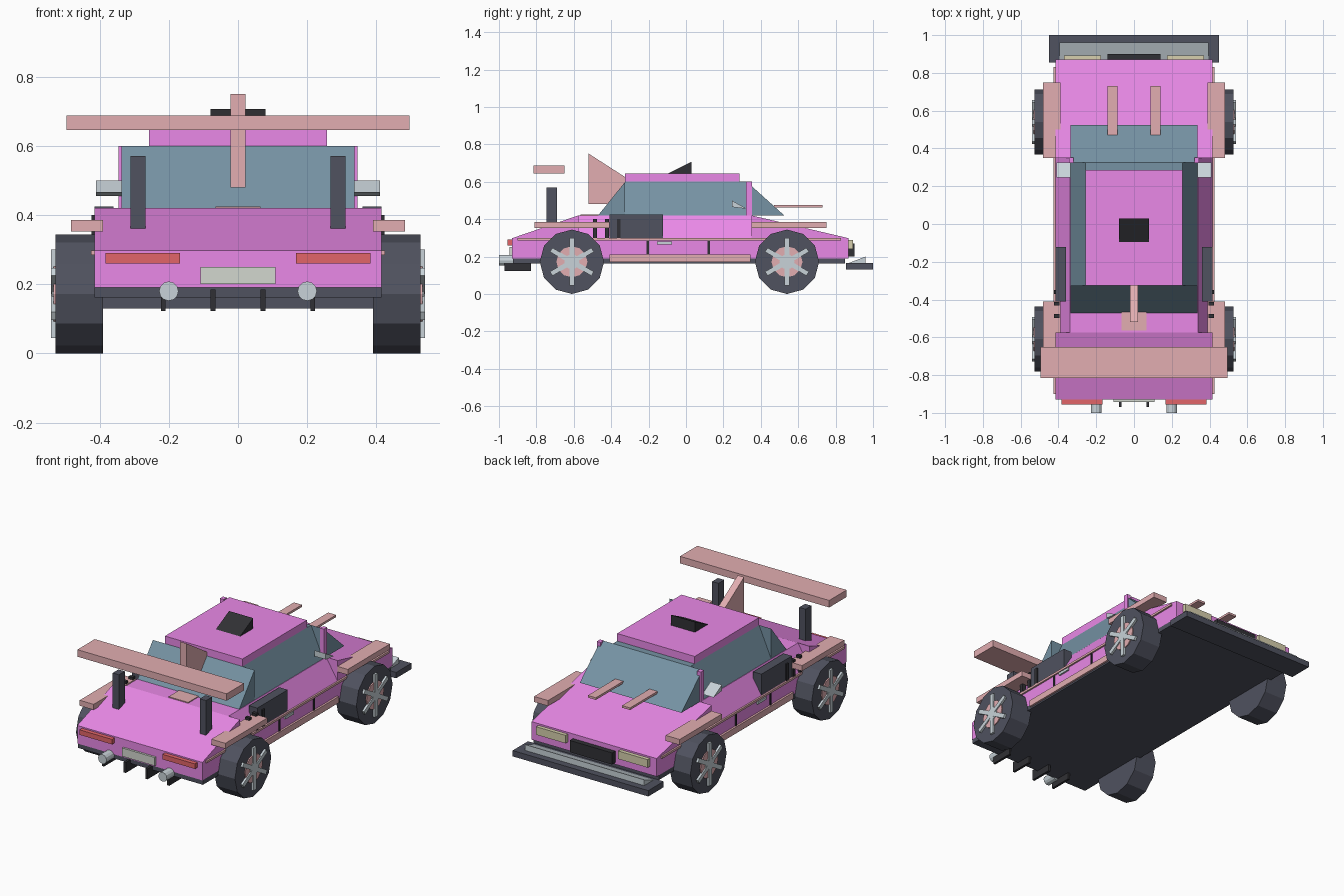
import bpy, bmesh, math

if "Cube" in bpy.data.objects:
    bpy.data.objects.remove(bpy.data.objects["Cube"])

COLORS = {
    "pink": (0.82, 0.25, 0.80), "rose": (0.76, 0.42, 0.44), "dark": (0.08, 0.085, 0.115),
    "black": (0.03, 0.03, 0.035), "silver": (0.58, 0.65, 0.69), "glass": (0.18, 0.29, 0.37),
    "red": (0.76, 0.13, 0.14), "cream": (0.68, 0.63, 0.42), "plate": (0.65, 0.68, 0.62),
}
MATS = {}
for key, rgb in COLORS.items():
    MATS[key] = bpy.data.materials.new(key)
    MATS[key].diffuse_color = (*rgb, 1)


def prism(name, color, profile, lo, hi, axis="x", mirror=False):
    """Extrude a profile along x (profile is y,z) or along y (profile is x,z)."""
    bm = bmesh.new()
    rings = []
    for t in (lo, hi):
        rings.append([bm.verts.new((t, a, b) if axis == "x" else (a, t, b)) for a, b in profile])
    n = len(profile)
    bm.faces.new(rings[0])
    bm.faces.new(rings[1][::-1])
    for i in range(n):
        j = (i + 1) % n
        bm.faces.new((rings[0][i], rings[1][i], rings[1][j], rings[0][j]))
    bmesh.ops.recalc_face_normals(bm, faces=bm.faces)
    me = bpy.data.meshes.new(name)
    bm.to_mesh(me)
    bm.free()
    me.materials.append(MATS[color])
    ob = bpy.data.objects.new(name, me)
    bpy.context.collection.objects.link(ob)
    if mirror:
        ob.modifiers.new("mirror", "MIRROR").use_mirror_merge = False
    return ob


def box(name, color, x, y, z, mirror=False):
    return prism(name, color, [(y[0], z[0]), (y[1], z[0]), (y[1], z[1]), (y[0], z[1])],
                 x[0], x[1], mirror=mirror)


def disc(cy, cz, r, n):
    """Polygon with one corner pointing straight down."""
    return [(cy + r * math.sin(2 * math.pi * i / n), cz - r * math.cos(2 * math.pi * i / n))
            for i in range(n)]


# Main body
box("lower_body", "pink", (-.415, .415), (-.93, .87), (.19, .298))
box("upper_body", "pink", (-.34, .34), (-.575, .35), (.298, .42))
prism("shoulder", "pink", [(.34, .298), (.415, .298), (.34, .42)], -.575, .35, "y", True)
prism("hood", "pink", [(.35, .298), (.87, .298), (.35, .42)], -.415, .415)
prism("tail_slope", "pink", [(-.93, .298), (-.575, .298), (-.575, .42)], -.415, .415)
box("floor_pan", "dark", (-.415, .415), (-.925, .85), (.162, .19))

# Cabin
box("cabin_glass", "glass", (-.257, .257), (-.325, .325), (.42, .60))
prism("side_window", "glass", [(.257, .42), (.337, .42), (.257, .60)], -.325, .325, "y", True)
prism("windscreen", "glass", [(.325, .42), (.525, .42), (.325, .60)], -.337, .337)
prism("rear_window", "glass", [(-.47, .42), (-.325, .42), (-.325, .60)], -.337, .337)
box("roof", "pink", (-.257, .257), (-.325, .285), (.60, .645))
box("pillar", "pink", (.32, .345), (.322, .352), (.42, .60), True)
prism("roof_scoop", "black", [(-.095, .645), (.03, .645), (.03, .707)], -.08, .08)
prism("mirror", "silver", [(.245, .50), (.245, .465), (.325, .455)], .335, .41, mirror=True)

# Rear wing and fin
box("wing", "rose", (-.495, .495), (-.815, -.65), (.645, .687))
box("wing_support", "dark", (.268, .31), (-.745, -.69), (.36, .57), True)
prism("tail_fin", "rose", [(-.52, .48), (-.10, .48), (-.52, .75)], -.021, .021)
box("deck_patch", "rose", (-.065, .065), (-.565, -.46), (.415, .425))
box("hood_stripe", "rose", (.087, .14), (.47, .73), (.462, .475), True)

# Side details
box("side_trim", "rose", (.405, .425), (-.90, .83), (.285, .298), True)
box("side_skirt", "rose", (.405, .427), (-.41, .345), (.172, .21), True)
box("side_intake", "dark", (.36, .415), (-.41, -.122), (.30, .425), True)
box("door_handle", "silver", (.41, .425), (-.155, -.075), (.264, .28), True)
for y in (-.205, .122):
    box("door_seam", "black", (.41, .42), (y - .006, y + .006), (.21, .288), True)
for y in (-.487, -.422, -.36):
    box("side_vent", "black", (.395, .423), (y - .01, y + .01), (.30, .40), True)

# Nose
box("splitter", "dark", (-.45, .45), (.855, 1.0), (.13, .165))
prism("splitter_wedge", "silver", [(.87, .165), (.96, .165), (.96, .20)], -.395, .395)
box("grille", "black", (-.14, .14), (.86, .90), (.20, .27))
box("headlight", "cream", (.175, .37), (.86, .892), (.24, .288), True)

# Tail
box("tail_light", "red", (.167, .383), (-.955, -.92), (.26, .29), True)
box("rear_plate", "plate", (-.108, .108), (-.943, -.92), (.20, .25))
prism("exhaust", "silver", [(a + .2, b) for a, b in disc(0, .18, .028, 12)], -1.0, -.92, "y", True)
for x in (.072, .216):
    box("diffuser_fin", "black", (x - .007, x + .007), (-.97, -.83), (.122, .185), True)

# Wheels with flares, hubs and spokes
for label, cy, flare in (("rear", -.61, (-.81, -.41)), ("front", .54, (.35, .75))):
    box(label + "_flare", "rose", (.39, .483), flare, (.352, .385), True)
    prism(label + "_tyre", "dark", disc(cy, .172, .172, 12), .39, .527, mirror=True)
    prism(label + "_hub", "rose", disc(cy, .172, .083, 12), .50, .533, mirror=True)
    prism(label + "_cap", "silver", disc(cy, .172, .04, 12), .50, .538, mirror=True)
    for k in range(3):
        c, s = math.cos(k * math.pi / 3), math.sin(k * math.pi / 3)
        bar = [(cy + u * c - v * s, .172 + u * s + v * c)
               for u, v in ((-.013, -.128), (.013, -.128), (.013, .128), (-.013, .128))]
        prism(label + "_spoke", "silver", bar, .50, .54, mirror=True)

for m in bpy.data.materials:
    if m.users and not m.is_grease_pencil:
        m.use_nodes = True
        m.node_tree.nodes["Principled BSDF"].inputs["Base Color"].default_value = m.diffuse_color
